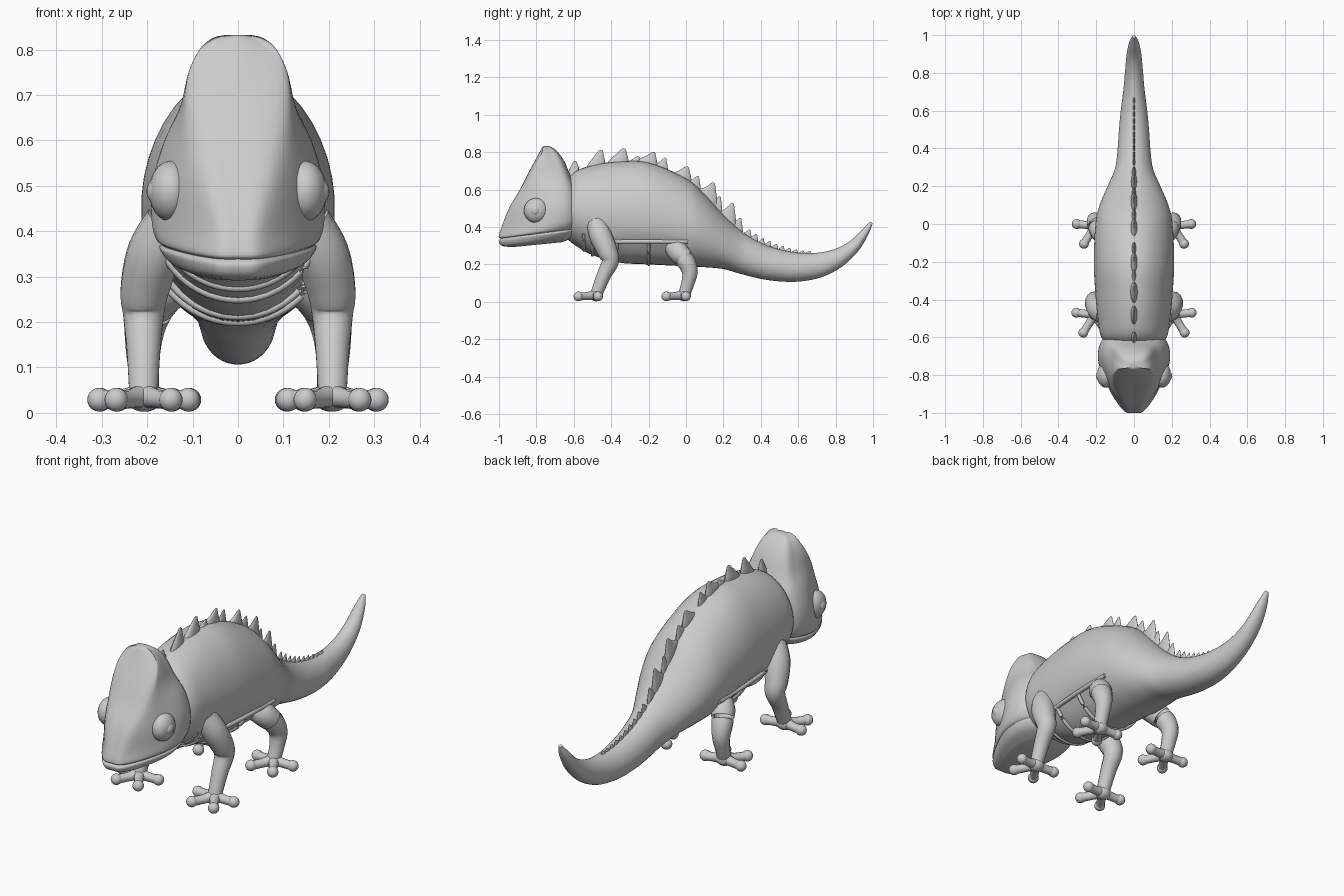
import bpy, bmesh, math
from mathutils import Vector as V

cube = bpy.data.objects.get("Cube")
if cube:
    bpy.data.objects.remove(cube, do_unlink=True)

skin = bpy.data.materials.new("skin grey")
skin.use_nodes = True
GREY = (0.6, 0.6, 0.6, 1)
skin.diffuse_color = GREY
skin.node_tree.nodes["Principled BSDF"].inputs["Base Color"].default_value = GREY


def spline(pts, n, closed=False):
    """Smooth curve through all points, n steps per span."""
    k, out = len(pts), []
    for i in range(k if closed else k - 1):
        if closed:
            a, b, c, d = (pts[(i + j) % k] for j in (-1, 0, 1, 2))
        else:
            a, b, c, d = (pts[min(max(i + j, 0), k - 1)] for j in (-1, 0, 1, 2))
        for s in range(n):
            t = s / n
            out.append(b + (c - a) * (t / 2) + (a * 2 - b * 5 + c * 4 - d) * (t * t / 2)
                       + (b * 3 - a - c * 3 + d) * (t ** 3 / 2))
    if not closed:
        out.append(pts[-1].copy())
    return out


def finish(bm, name, angle=50):
    bmesh.ops.recalc_face_normals(bm, faces=bm.faces)
    me = bpy.data.meshes.new(name)
    bm.to_mesh(me)
    bm.free()
    me.materials.append(skin)
    ob = bpy.data.objects.new(name, me)
    bpy.context.collection.objects.link(ob)
    bpy.ops.object.select_all(action="DESELECT")
    ob.select_set(True)
    bpy.context.view_layer.objects.active = ob
    bpy.ops.object.shade_smooth_by_angle(angle=math.radians(angle))
    return ob


def add_loft(bm, rings):
    rows = [[bm.verts.new(p) for p in r] for r in rings]
    m = len(rows[0])
    for a, b in zip(rows, rows[1:]):
        for i in range(m):
            j = (i + 1) % m
            bm.faces.new((a[i], a[j], b[j], b[i]))
    bm.faces.new(rows[0])
    bm.faces.new(rows[-1])


def smooth_rings(rings, n):
    columns = [spline(list(col), n) for col in zip(*rings)]
    return [list(r) for r in zip(*columns)]


def add_tube(bm, pts, radii, n=5, sides=14):
    path = spline([V((*p, r)) for p, r in zip(pts, radii)], n)
    rings = []
    for i, q in enumerate(path):
        d = (path[min(i + 1, len(path) - 1)] - path[max(i - 1, 0)]).to_3d().normalized()
        ref = V((0, 0, 1)) if abs(d.z) < 0.75 else V((1, 0, 0))
        u = d.cross(ref).normalized()
        w = d.cross(u)
        angles = [math.tau * k / sides for k in range(sides)]
        rings.append([q.to_3d() + (u * math.cos(a) + w * math.sin(a)) * q.w for a in angles])
    add_loft(bm, rings)


def add_ball(bm, centre, radius, scale=(1, 1, 1)):
    vs = bmesh.ops.create_uvsphere(bm, u_segments=20, v_segments=12, radius=radius)["verts"]
    bmesh.ops.scale(bm, vec=scale, verts=vs)
    bmesh.ops.translate(bm, vec=centre, verts=vs)


# Body and tail: top y, top z, bottom y, bottom z, half width
SPINE = [(-.66, .60, -.64, .34, .13), (-.6, .69, -.59, .30, .175), (-.5, .73, -.5, .25, .192),
         (-.36, .75, -.36, .21, .205), (-.2, .745, -.2, .2, .213), (0, .66, 0, .19, .204),
         (.1, .575, .1, .185, .182), (.2, .465, .2, .175, .14), (.3, .375, .29, .15, .1),
         (.4, .315, .39, .125, .087), (.5, .28, .49, .11, .08), (.6, .262, .6, .108, .07),
         (.7, .262, .72, .13, .056), (.79, .28, .83, .185, .047), (.87, .32, .92, .27, .039),
         (.94, .385, .975, .36, .026), (.985, .43, .998, .42, .009)]


def body_point(ring, t):
    ty, tz, by, bz, w = ring
    s = math.sin(t)
    return V((w * math.cos(t) * (1 - .08 * s), (ty + by) / 2 + s * (ty - by) / 2,
              (tz + bz) / 2 + s * (tz - bz) / 2))


def ring_at(y):
    for a, b in zip(SPINE, SPINE[1:]):
        if a[0] <= y <= b[0]:
            f = (y - a[0]) / (b[0] - a[0])
            return [p + (q - p) * f for p, q in zip(a, b)]


bm = bmesh.new()
add_loft(bm, smooth_rings([[body_point(r, math.tau * k / 40) for k in range(40)] for r in SPINE], 5))
# recessed belly panel
for v in bm.verts:
    if -.44 < v.co.y < -.02 and v.co.z < .32:
        v.co.x *= .95
finish(bm, "body_and_tail")

# Belly seam and throat folds lying on the body surface
bm = bmesh.new()
for y in (-.55, -.5, -.37, -.2):
    arc = [body_point(ring_at(y), math.radians(a)) for a in range(212, 330, 8)]
    add_tube(bm, arc, [.009] * len(arc), 2, 8)
for side in (1, -1):
    line = []
    for i in range(9):
        y = -.39 + i * .05
        r = ring_at(y)
        mid, half = (r[1] + r[3]) / 2, (r[1] - r[3]) / 2
        p = body_point(r, math.asin((.322 - mid) / half))
        line.append(V((side * p.x, y, p.z)))
    add_tube(bm, line, [.011] * len(line), 2, 8)
finish(bm, "belly_folds")

# Head: z, front y, forehead half width, cheek half width, cheek y, back y, backward rise
HEAD = [(.288, -.93, .04, .09, -.78, -.66, .1), (.302, -.985, .05, .145, -.75, -.6, .12),
        (.33, -1.0, .055, .172, -.74, -.575, .13), (.341, -.99, .053, .168, -.74, -.575, .13),
        (.352, -1.0, .055, .18, -.74, -.57, .13), (.4, -.985, .055, .19, -.72, -.56, .09),
        (.5, -.945, .075, .188, -.7, -.565, .03), (.6, -.888, .092, .162, -.69, -.585, 0),
        (.68, -.848, .1, .122, -.7, -.62, 0), (.75, -.81, .094, .1, -.72, -.65, 0),
        (.8, -.783, .07, .076, -.73, -.685, 0), (.825, -.77, .042, .048, -.74, -.715, 0),
        (.832, -.76, .015, .018, -.745, -.73, 0)]
rings = []
for z, yf, f, w, ym, yb, rise in HEAD:
    half = [(f, yf + .012), ((f + w) / 2 + .012, (yf + ym) / 2 - .01), (w, ym), (w * .8, (ym + yb * 3) / 4)]
    outline = [(0, yf)] + half + [(0, yb)] + [(-x, y) for x, y in reversed(half)]
    rings.append(spline([V((x, y, z + rise * (y + .97))) for x, y in outline], 5, True))
bm = bmesh.new()
add_loft(bm, smooth_rings(rings, 4))
finish(bm, "head")

# Eyes: domed lid with a small raised centre
for side, label in ((1, "left"), (-1, "right")):
    bm = bmesh.new()
    add_ball(bm, (side * .148, -.80, .488), .067, (.72, 1, 1))
    add_ball(bm, (side * .176, -.805, .488), .03, (.85, 1, 1))
    finish(bm, label + "_eye")

# Legs: path and radii for the upper end down to the ankle
LEGS = {"front": ([(.15, -.48, .42), (.185, -.455, .35), (.206, -.42, .27), (.208, -.405, .215),
                   (.208, -.44, .14), (.208, -.48, .04)], [.055, .06, .054, .046, .038, .032]),
        "hind": ([(.14, -.06, .29), (.175, -.04, .265), (.2, .0, .215), (.208, .02, .16),
                  (.208, .01, .1), (.205, -.01, .04)], [.055, .057, .05, .042, .035, .032])}
TOES = [(.098, .01), (.06, -.095), (-.06, -.095), (-.098, .01)]
for side, label in ((1, "left"), (-1, "right")):
    for name, (path, radii) in LEGS.items():
        bm = bmesh.new()
        add_tube(bm, [(side * x, y, z) for x, y, z in path], radii)
        x, y, z = path[-1]
        add_ball(bm, (side * x, y, .035), .036, (1.1, 1, .9))
        for dx, dy in TOES:
            tip = (side * (x + dx), y + dy, .029)
            knuckle = (side * (x + dx * .5), y + dy * .5, .031)
            add_tube(bm, [(side * x, y, .038), knuckle, tip], [.028, .021, .022], 4, 12)
            add_ball(bm, tip, .026)
        finish(bm, f"{label}_{name}_leg")

# Back crest: position, height, base length of each spike, shrinking along the tail
spikes = [(-.615, .085, .09), (-.48, .08, .1), (-.36, .07, .11), (-.275, .03, .07), (-.2, .055, .1),
          (-.13, .055, .07), (-.02, .055, .1), (.045, .05, .07), (.12, .085, .1), (.165, .06, .06),
          (.225, .085, .09), (.275, .05, .06)]
spikes += [(.33 + .036 * i, .03 - .0022 * i, .04 - .001 * i) for i in range(10)]
bm = bmesh.new()
for y, h, length in spikes:
    lean = .25 * length
    rows = []
    for f, size in ((-.5, 1.05), (0, 1), (.35, .72), (.7, .42), (.92, .25), (1, .1)):
        base = V((0, y + lean * f, ring_at(y)[1] + h * f))
        r = ring_at(y + .02)
        slope = (r[1] - ring_at(y)[1]) / .02
        rows.append([base + V((math.cos(a) * length * .17 * size, math.sin(a) * length * .5 * size,
                               math.sin(a) * length * .5 * size * slope * (1 - max(f, 0))))
                     for a in (math.tau * k / 12 for k in range(12))])
    add_loft(bm, rows)
finish(bm, "back_crest", 60)
